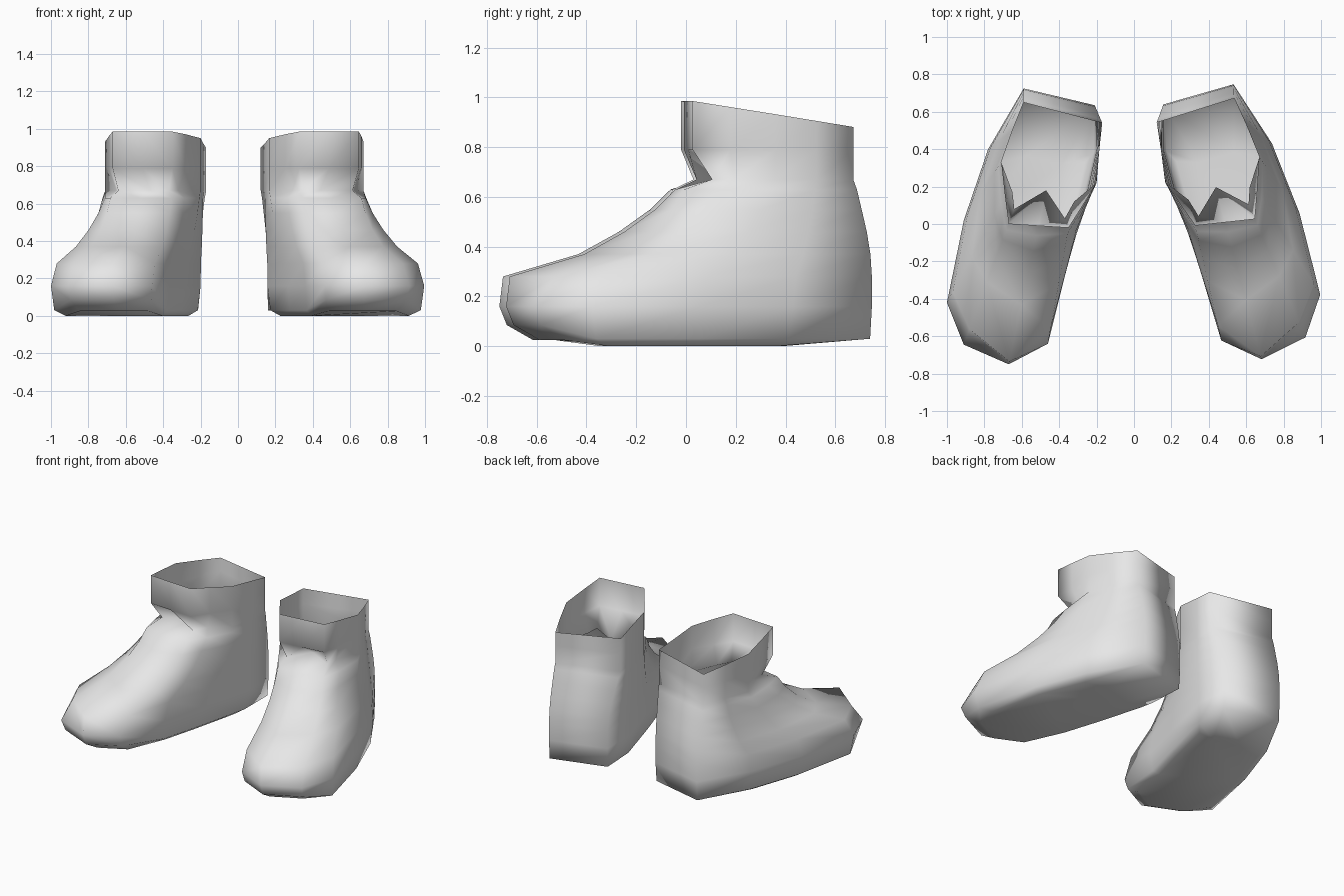
import bpy, bmesh, math

cube = bpy.data.objects.get("Cube")
if cube:
    bpy.data.objects.remove(cube, do_unlink=True)

grey = bpy.data.materials.new("light_grey")
grey.use_nodes = True
grey.diffuse_color = (0.8, 0.8, 0.8, 1)
grey.node_tree.nodes["Principled BSDF"].inputs["Base Color"].default_value = (0.8, 0.8, 0.8, 1)

# Plan outlines, matching point for point: toe, outer side, heel, inner side
FOOT = [(.67, -.75), (.91, -.645), (1.0, -.42), (.91, .02), (.78, .40), (.59, .725),
        (.21, .635), (.20, .40), (.29, .02), (.37, -.28), (.46, -.64)]
COLLAR = [(.51, -.01), (.67, 0), (.69, .15), (.71, .33), (.65, .50), (.59, .65),
          (.17, .54), (.185, .40), (.20, .22), (.28, .09), (.35, -.02)]
TOE, SHOULDERS, HEEL = 0, (1, 10), (5, 6)

# Levels: height and blend from foot outline to collar outline (None = sloped rim)
LEVELS = [(0, 0), (.03, 0), (.16, 0), (.28, .1), (.37, .43), (.46, .65),
          (.55, .82), (.63, .93), (.67, 1), (.79, 1), (None, 1)]
SOLE, EDGE, TOE_CAP, CREASE = 0, 1, 3, 8
# Ankle crease under the collar: offset in x and y for each pinched point
PINCH = {0: (-.04, .19), 1: (-.03, .08), 2: (-.04, .02), 9: (.04, .03), 10: (.02, .05)}
CENTRE = (.56, 0)


def boot_point(level, i):
    z, w = LEVELS[level]
    if i in HEEL:                       # heel stays full up to the ankle
        w = w ** 3
    elif i in SHOULDERS:                # round off the instep
        w += .09 * math.sin(math.pi * w)
    elif i == TOE and level == TOE_CAP:
        w = .02
    x, y = (f + (c - f) * w for f, c in zip(FOOT[i], COLLAR[i]))
    if level in (SOLE, EDGE):           # sole curls in, with a long heel ramp
        scale = .96 if level == EDGE else .5 if i in HEEL else .82
        if level == EDGE and i in HEEL:
            scale = .99
        x, y = (m + (v - m) * scale for v, m in zip((x, y), CENTRE))
        if i in (TOE, *SHOULDERS):      # toe spring
            z = .085 if level == EDGE else .025
    if level == CREASE and i in PINCH:
        x, y = x + PINCH[i][0], y + PINCH[i][1]
    if z is None:                       # rim slopes down to the back
        z = .985 - .16 * max(y, 0)
    return x, y, z


def build_boot(name, place):
    bm = bmesh.new()
    n = len(FOOT)
    rings = [[bm.verts.new(place(*boot_point(k, i))) for i in range(n)]
             for k in range(len(LEVELS))]
    sole = bm.faces.new(rings[0])
    for low, high in zip(rings, rings[1:]):
        for i in range(n):
            j = (i + 1) % n
            bm.faces.new((low[i], low[j], high[j], high[i]))
    bmesh.ops.recalc_face_normals(bm, faces=bm.faces)
    # Open shell: make sure the sole faces down
    sole.normal_update()
    if sole.normal.z > 0:
        bmesh.ops.reverse_faces(bm, faces=bm.faces)
    mesh = bpy.data.meshes.new(name)
    bm.to_mesh(mesh)
    bm.free()
    mesh.materials.append(grey)
    mesh.polygons.foreach_set("use_smooth", [True] * len(mesh.polygons))
    bpy.context.collection.objects.link(bpy.data.objects.new(name, mesh))


# Right boot is a plain mirror; left boot is turned slightly
TURN = .047


def place_right(x, y, z):
    return -x, y, z


def place_left(x, y, z):
    c, s = math.cos(TURN), math.sin(TURN)
    return x * c - y * s - .023, x * s + y * c - .005, z


build_boot("right_boot", place_right)
build_boot("left_boot", place_left)
